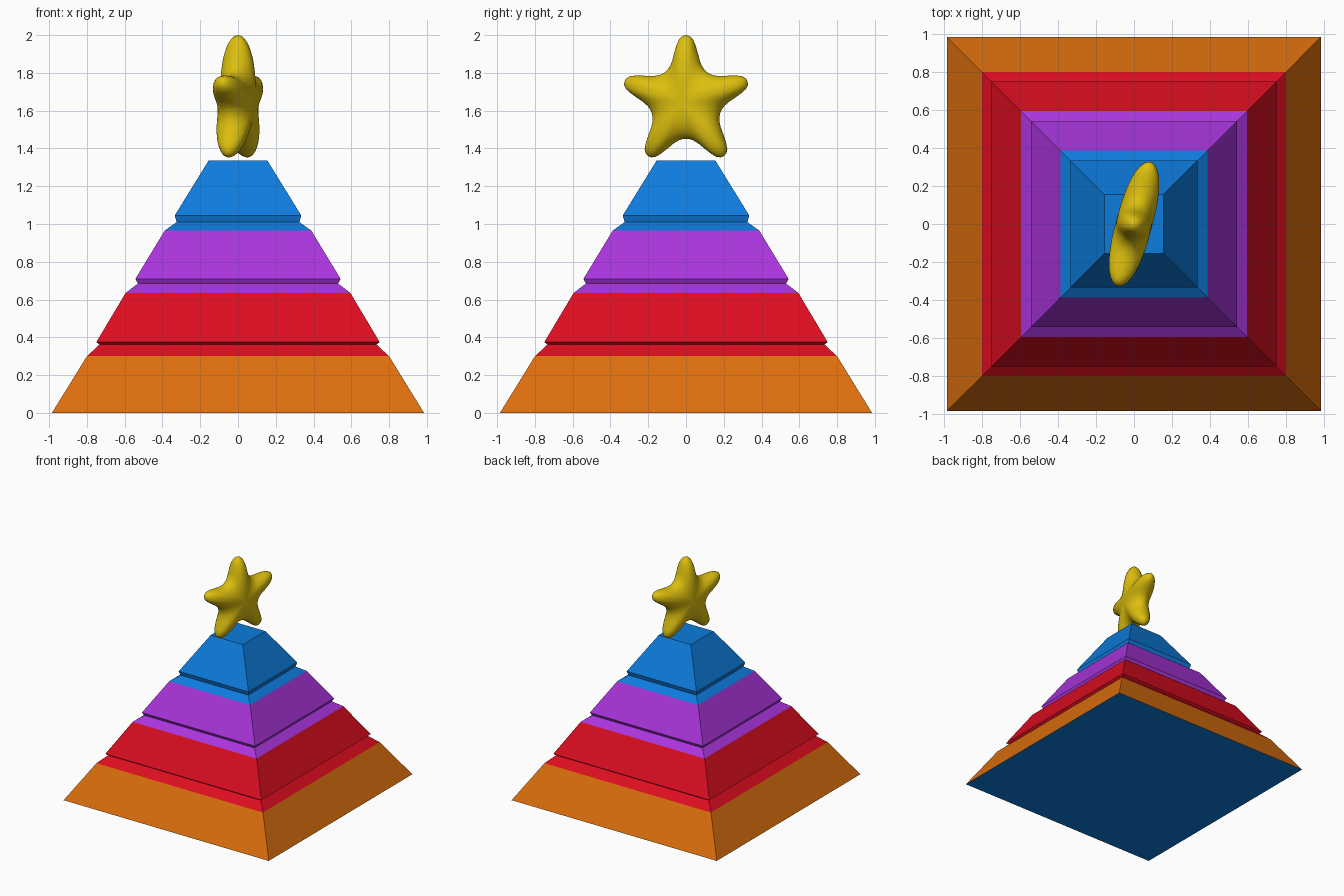
import bpy, bmesh
from math import sin, cos, radians
from mathutils import Vector

if "Cube" in bpy.data.objects:
    bpy.data.objects.remove(bpy.data.objects["Cube"])


def material(name, rgb):
    m = bpy.data.materials.new(name)
    m.diffuse_color = (*rgb, 1)
    m.use_nodes = True
    m.node_tree.nodes["Principled BSDF"].inputs["Base Color"].default_value = m.diffuse_color
    return m


ORANGE = material("orange", (0.72, 0.16, 0.004))
RED = material("red", (0.72, 0.004, 0.014))
PURPLE = material("purple", (0.40, 0.035, 0.72))
BLUE = material("blue", (0.004, 0.20, 0.72))
YELLOW = material("yellow", (0.72, 0.52, 0.004))


def finish(bm, name, mats):
    me = bpy.data.meshes.new(name)
    bm.to_mesh(me)
    bm.free()
    for m in mats:
        me.materials.append(m)
    ob = bpy.data.objects.new(name, me)
    bpy.context.collection.objects.link(ob)
    return ob


def tier(name, mats, profile, base=False, top=False):
    """Square rings (half width, height) joined by sloping walls."""
    bm = bmesh.new()
    corners = [(-1, -1), (1, -1), (1, 1), (-1, 1)]
    rings = [[bm.verts.new((x * w, y * w, z)) for x, y in corners]
             for w, z in profile]
    for a, b in zip(rings, rings[1:]):
        for i in range(4):
            j = (i + 1) % 4
            bm.faces.new((a[i], a[j], b[j], b[i]))
    if base:
        bm.faces.new(rings[0][::-1]).material_index = 1
    if top:
        bm.faces.new(rings[-1])
    return finish(bm, name, mats)


# Stacked tiers, each with an overhanging lip above its foot
tier("orange_tier", [ORANGE, BLUE], [(0.985, 0), (0.80, 0.30)], base=True)
tier("red_tier", [RED], [(0.80, 0.30), (0.733, 0.362), (0.75, 0.375), (0.595, 0.635)])
tier("purple_tier", [PURPLE], [(0.595, 0.635), (0.53, 0.685), (0.543, 0.71), (0.388, 0.965)])
tier("blue_tier", [BLUE], [(0.388, 0.965), (0.325, 1.01), (0.335, 1.045), (0.155, 1.337)], top=True)

# Puffy star: rounded outline (degrees from arm axis, radius), inflated both ways
HALF_ARM = [(0, .354), (3, .350), (6, .336), (9, .308), (13, .270),
            (18, .233), (24, .209), (30, .198), (36, .195)]
arm = [(-a, r) for a, r in HALF_ARM[:0:-1]] + HALF_ARM[:-1]
outline = [(radians(72 * k + a), r) for k in range(5) for a, r in arm]
THICK, CENTRE_Z, RINGS = 0.095, 1.646, 14
side = Vector((sin(radians(15)), cos(radians(15)), 0))
normal = Vector((cos(radians(15)), -sin(radians(15)), 0))
up = Vector((0, 0, 1))
bm = bmesh.new()


def star_ring(s, sign):
    t = sign * THICK * max(0, 1 - s ** 2.6) ** 0.5
    return [bm.verts.new(up * (CENTRE_Z + r * s * cos(a)) + side * (r * s * sin(a)) + normal * t)
            for a, r in outline]


steps = [sin(radians(90 * k / RINGS)) for k in range(1, RINGS + 1)]
rings = [star_ring(s, 1) for s in steps] + [star_ring(s, -1) for s in steps[-2::-1]]
n = len(outline)
for a, b in zip(rings, rings[1:]):
    for i in range(n):
        bm.faces.new((a[i], a[(i + 1) % n], b[(i + 1) % n], b[i]))
for ring, sign in ((rings[0], 1), (rings[-1], -1)):
    pole = bm.verts.new(up * CENTRE_Z + normal * sign * THICK)
    for i in range(n):
        bm.faces.new((pole, ring[i], ring[(i + 1) % n]))
bmesh.ops.recalc_face_normals(bm, faces=bm.faces)
for f in bm.faces:
    f.smooth = True
finish(bm, "star", [YELLOW])
